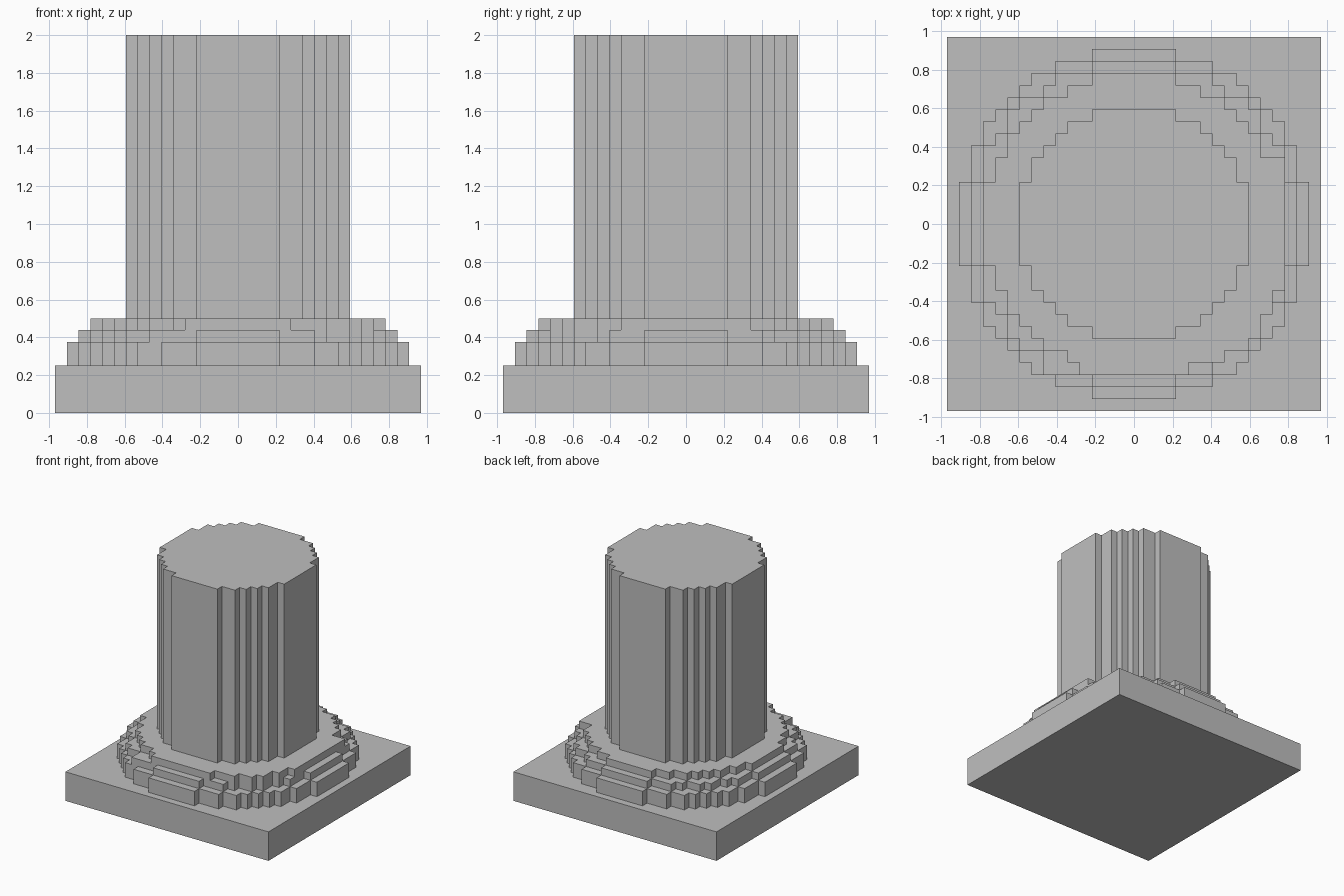
import bpy
import bmesh

cube = bpy.data.objects.get("Cube")
if cube:
    bpy.data.objects.remove(cube, do_unlink=True)

UNIT = 1 / 16  # size of one block

stone = bpy.data.materials.new("grey_stone")
stone.use_nodes = True
stone.diffuse_color = (0.52, 0.52, 0.52, 1)
stone.node_tree.nodes["Principled BSDF"].inputs["Base Color"].default_value = (0.52, 0.52, 0.52, 1)


def disc(radius):
    """Rule for blocks whose centres lie within a circle."""
    return lambda x, y: x * x + y * y <= radius * radius


def stepped_prism(name, rule, bottom, top):
    """Extrude the stepped outline of all blocks that satisfy the rule."""
    reach = range(-16, 17)
    back, front = [], []
    for x in reach:
        column = [y for y in reach if rule(x, y)]
        if column:
            for edge in (x - 0.5, x + 0.5):
                back.append((edge, max(column) + 0.5))
                front.append((edge, min(column) - 0.5))
    outline = []
    for p in front + back[::-1]:
        if not outline or p != outline[-1]:
            outline.append(p)

    bm = bmesh.new()
    verts = [bm.verts.new((x * UNIT, y * UNIT, bottom * UNIT)) for x, y in outline]
    base = bm.faces.new(verts)
    # Merge straight runs of the outline
    straight = [v for v in verts if abs(v.calc_edge_angle(0)) < 0.01]
    bmesh.ops.dissolve_verts(bm, verts=straight)
    base = bm.faces[:][0]
    result = bmesh.ops.extrude_face_region(bm, geom=[base], use_keep_orig=True)
    lifted = [g for g in result["geom"] if isinstance(g, bmesh.types.BMVert)]
    bmesh.ops.translate(bm, verts=lifted, vec=(0, 0, (top - bottom) * UNIT))
    bmesh.ops.recalc_face_normals(bm, faces=bm.faces[:])
    mesh = bpy.data.meshes.new(name)
    bm.to_mesh(mesh)
    bm.free()
    mesh.materials.append(stone)
    obj = bpy.data.objects.new(name, mesh)
    bpy.context.collection.objects.link(obj)
    return obj


def middle_rule(x, y):
    # One chipped-out block widens the front left
    return disc(13.5)(x, y) or (x, y) == (-7, -12)


def upper_rule(x, y):
    front_run = y == -12 and abs(x) <= 4
    side_run = x == 12 and abs(y) <= 5
    full_corner = 6 <= x < 12 and -12 < y <= -6 and disc(13.5)(x, y)
    return disc(12.5)(x, y) or front_run or side_run or full_corner


# Square plinth, three stepped rings and the column shaft
stepped_prism("plinth", lambda x, y: max(abs(x), abs(y)) <= 15, 0, 4)
stepped_prism("lower_ring", disc(14.5), 4, 6)
stepped_prism("middle_ring", middle_rule, 6, 7)
stepped_prism("upper_ring", upper_rule, 7, 8)
stepped_prism("shaft", disc(9.5), 8, 32)
